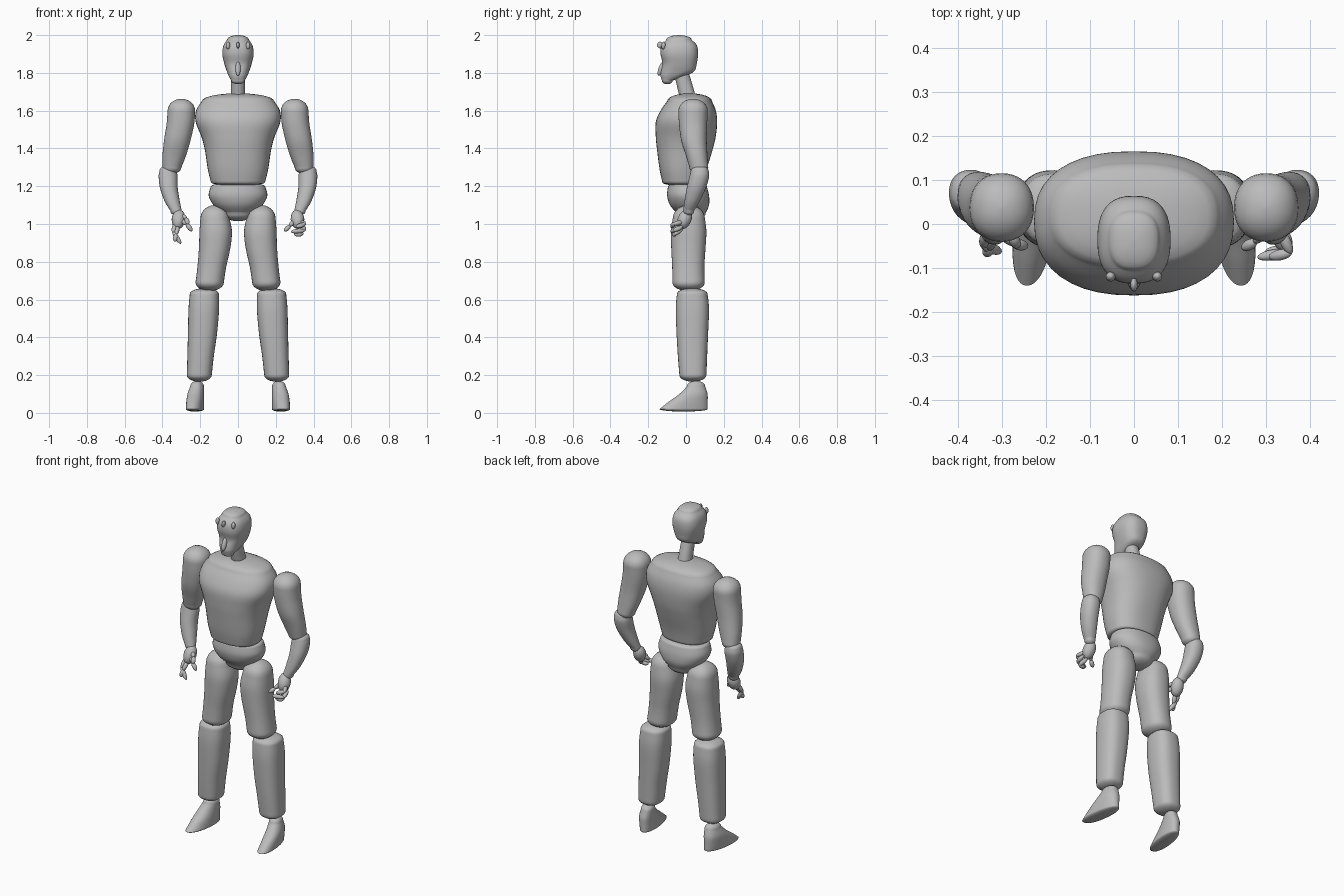
import bpy, bmesh
from math import sin, cos, pi, copysign, radians
from mathutils import Vector

cube = bpy.data.objects.get("Cube")
if cube:
    bpy.data.objects.remove(cube)

grey = bpy.data.materials.new("plain grey")
grey.use_nodes = True
colour = (0.5, 0.5, 0.5, 1)
grey.diffuse_color = colour
grey.node_tree.nodes["Principled BSDF"].inputs["Base Color"].default_value = colour


def finish(name, bm):
    """Turn a bmesh into a smooth shaded grey object."""
    bmesh.ops.recalc_face_normals(bm, faces=bm.faces)
    mesh = bpy.data.meshes.new(name)
    bm.to_mesh(mesh)
    bm.free()
    mesh.materials.append(grey)
    obj = bpy.data.objects.new(name, mesh)
    bpy.context.collection.objects.link(obj)
    bpy.ops.object.select_all(action="DESELECT")
    obj.select_set(True)
    bpy.context.view_layer.objects.active = obj
    bpy.ops.object.shade_smooth_by_angle(angle=radians(50))
    return obj


def spline(a, b, c, d, t):
    return b + (c - a) * (t / 2) + (a * 2 - b * 5 + c * 4 - d) * (t * t / 2) \
        + (b * 3 - a - c * 3 + d) * (t ** 3 / 2)


def loft(name, rows, low, high, side=1, power=2.2, shear=0, sides=40, steps=5):
    """Skin oval rows (z, half width, back y, front y, x) and round off both ends."""
    keys = [Vector((z, x, (back + front) / 2, w, (back - front) / 2))
            for z, w, back, front, x in rows]
    keys = [keys[0]] + keys + [keys[-1]]
    body = [spline(*keys[i:i + 4], t / steps)
            for i in range(len(keys) - 3) for t in range(steps)] + [keys[-1]]

    def cap(end, height):
        out = []
        for k in range(1, 7):
            a = pi / 2 * k / 6.2
            z, x, y, w, d = end
            out.append((z + height * sin(a), x, y, w * cos(a), d * cos(a)))
        return out

    rings = cap(body[0], -low)[::-1] + body + cap(body[-1], high)
    bm = bmesh.new()
    skin = []
    for z, x, y, w, d in rings:
        ring = []
        for k in range(sides):
            c, s = cos(2 * pi * k / sides), sin(2 * pi * k / sides)
            px = x + w * copysign(abs(c) ** (2 / power), c)
            py = y + d * copysign(abs(s) ** (2 / power), s)
            ring.append(bm.verts.new((side * (px - shear * py), py, z)))
        skin.append(ring)
    for lower, upper in zip(skin, skin[1:]):
        for k in range(sides):
            n = (k + 1) % sides
            bm.faces.new((lower[k], lower[n], upper[n], upper[k]))
    bm.faces.new(skin[0])
    bm.faces.new(skin[-1])
    return finish(name, bm)


def bead(name, start, end, radius, flat=1):
    """Egg shaped piece reaching from one point to another."""
    start, end = Vector(start), Vector(end)
    bm = bmesh.new()
    bmesh.ops.create_uvsphere(bm, u_segments=16, v_segments=10, radius=1)
    bmesh.ops.scale(bm, vec=(radius, radius * flat, (end - start).length / 2), verts=bm.verts)
    turn = Vector((0, 0, 1)).rotation_difference(end - start).to_matrix()
    bmesh.ops.rotate(bm, matrix=turn, verts=bm.verts)
    bmesh.ops.translate(bm, vec=(start + end) / 2, verts=bm.verts)
    return finish(name, bm)


# Head, face and neck
loft("head", [(1.76, .036, -.07, -.128, 0), (1.785, .05, .0, -.135, 0),
              (1.81, .06, .045, -.132, 0), (1.85, .073, .057, -.124, 0),
              (1.9, .083, .064, -.135, 0), (1.945, .077, .058, -.13, 0),
              (1.975, .058, .03, -.105, 0)], .02, .025, power=2.5)
loft("neck", [(1.66, .04, .055, -.03, 0), (1.71, .037, .042, -.043, 0),
              (1.79, .036, .018, -.062, 0)], .01, .01)
bead("nose", (0, -.118, 1.86), (0, -.145, 1.785), .014)
bead("brow_bead", (0, -.135, 1.965), (0, -.14, 1.93), .008, 2)
for side, label in ((1, "left"), (-1, "right")):
    bead(label + "_eye", (side * .053, -.118, 1.965), (side * .053, -.121, 1.925), .011)

# Trunk
loft("torso", [(1.22, .143, .095, -.125, 0), (1.29, .16, .11, -.14, 0),
               (1.39, .175, .14, -.153, 0), (1.46, .193, .157, -.16, 0),
               (1.54, .224, .165, -.16, 0), (1.6, .222, .158, -.135, 0),
               (1.65, .192, .138, -.1, 0)], .018, .042, power=2.4)
loft("pelvis", [(1.06, .085, .105, -.05, 0), (1.1, .13, .122, -.085, 0),
                (1.15, .155, .122, -.1, 0), (1.2, .144, .11, -.095, 0)], .045, .018)

# Limbs, built once per side
for side, label in ((1, "left"), (-1, "right")):
    loft(label + "_thigh", [(1.03, .077, .1, -.07, .122), (.96, .086, .108, -.08, .118),
                            (.87, .083, .103, -.078, .124), (.77, .076, .097, -.073, .139),
                            (.69, .075, .099, -.072, .15)][::-1], .045, .07, side, 2.3)
    loft(label + "_shin", [(.2, .066, .108, -.035, .205), (.3, .07, .112, -.043, .198),
                           (.42, .077, .117, -.05, .188), (.55, .081, .122, -.054, .181),
                           (.63, .077, .114, -.048, .178)], .035, .03, side, 2.5)
    loft(label + "_foot", [(.02, .045, .115, -.14, .226), (.06, .045, .115, -.09, .228),
                           (.1, .043, .114, -.035, .228), (.14, .036, .102, .005, .223)],
         .013, .03, side, 2.2, .12)
    loft(label + "_upper_arm", [(1.3, .05, .118, .018, .35), (1.36, .062, .114, .0, .338),
                                (1.44, .07, .11, -.025, .322), (1.53, .073, .112, -.037, .305),
                                (1.6, .073, .115, -.04, .3)], .035, .063, side)
    loft(label + "_forearm", [(1.07, .03, .043, -.014, .328), (1.12, .04, .073, -.008, .348),
                              (1.19, .047, .105, .004, .366), (1.25, .05, .122, .018, .37),
                              (1.28, .046, .12, .025, .37)], .025, .03, side)
    bead(label + "_palm", (side * .31, .015, 1.075), (side * .32, -.03, .975), .036)

# Fingers as chains of beads
hands = {
    "right_index": [(-.335, -.02, 1), (-.342, -.05, .955), (-.305, -.062, .9)],
    "right_middle": [(-.318, -.025, .99), (-.328, -.055, .945), (-.335, -.068, .91)],
    "right_ring": [(-.3, -.02, 1.02), (-.272, -.045, 1), (-.245, -.05, .965)],
    "right_thumb": [(-.3, -.01, 1.045), (-.275, -.03, 1.03), (-.265, -.05, 1)],
    "left_index": [(.345, -.02, .985), (.35, -.065, .965), (.285, -.075, .96)],
    "left_middle": [(.335, -.02, 1.01), (.355, -.065, 1), (.31, -.075, .985)],
    "left_ring": [(.32, -.02, .975), (.34, -.06, .945), (.3, -.065, .945)],
    "left_thumb": [(.3, -.01, 1.02), (.275, -.04, .99), (.248, -.055, .965)],
}
for finger, joints in hands.items():
    for part, a, b in zip(("_base", "_tip"), joints, joints[1:]):
        overlap = (Vector(b) - Vector(a)) * .08
        bead(finger + part, Vector(a) - overlap, Vector(b) + overlap, .0125)
